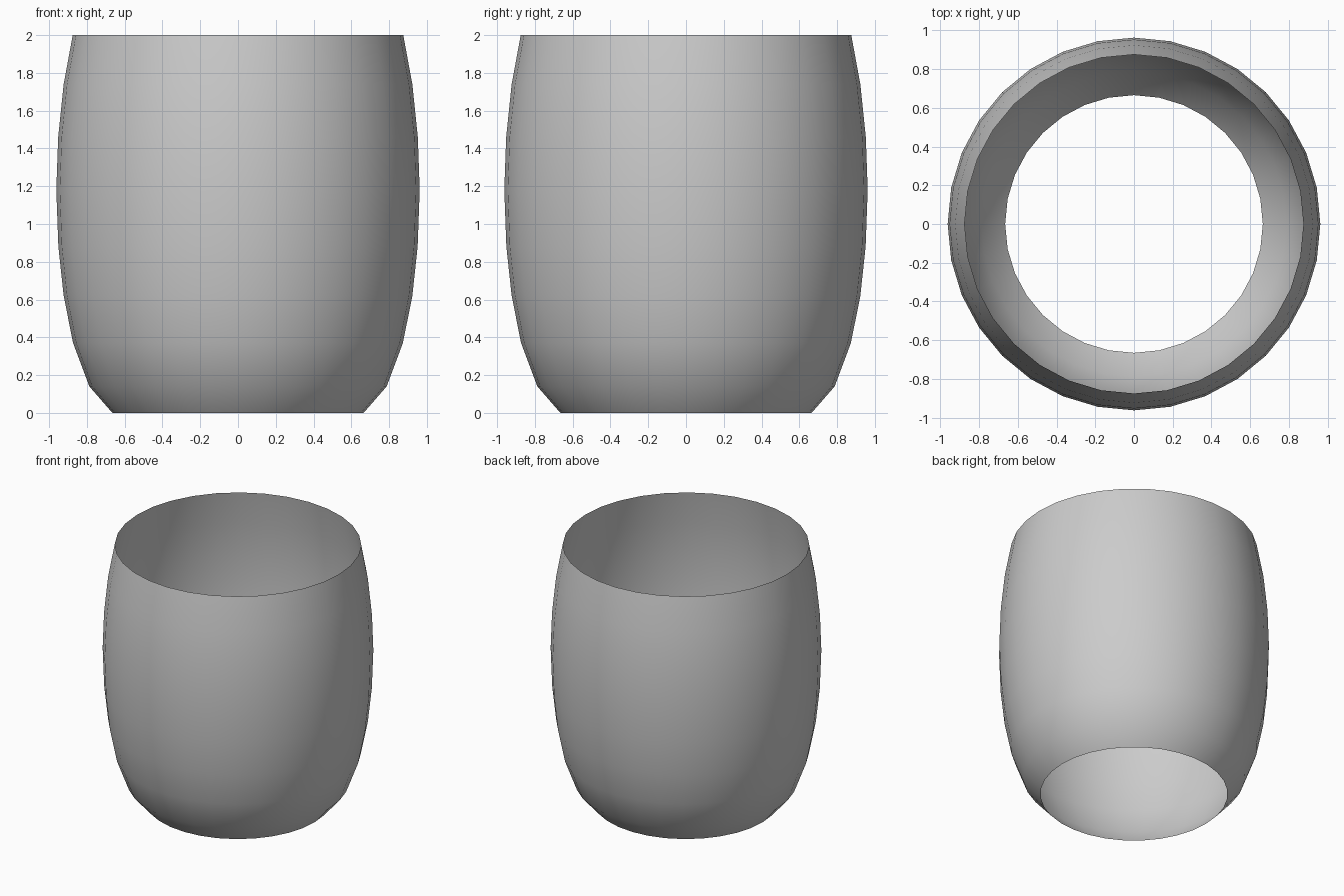
import bpy, bmesh, math

if "Cube" in bpy.data.objects:
    bpy.data.objects.remove(bpy.data.objects["Cube"])

# Side profile of the open barrel shell: (radius, height)
PROFILE = [(0.665, 0.0), (0.787, 0.14), (0.873, 0.37), (0.923, 0.62), (0.951, 0.88),
           (0.962, 1.18), (0.952, 1.46), (0.923, 1.74), (0.875, 2.0)]
SIDES = 32

# Revolve the profile into a thin shell, open at top and bottom
bm = bmesh.new()
rings = []
for r, z in PROFILE:
    rings.append([bm.verts.new((r * math.cos(2 * math.pi * i / SIDES),
                                r * math.sin(2 * math.pi * i / SIDES), z))
                  for i in range(SIDES)])
for low, high in zip(rings, rings[1:]):
    for i in range(SIDES):
        j = (i + 1) % SIDES
        face = bm.faces.new((low[i], low[j], high[j], high[i]))
        face.smooth = True

mesh = bpy.data.meshes.new("barrel_shell")
bm.to_mesh(mesh)
bm.free()
shell = bpy.data.objects.new("barrel_shell", mesh)
bpy.context.collection.objects.link(shell)
